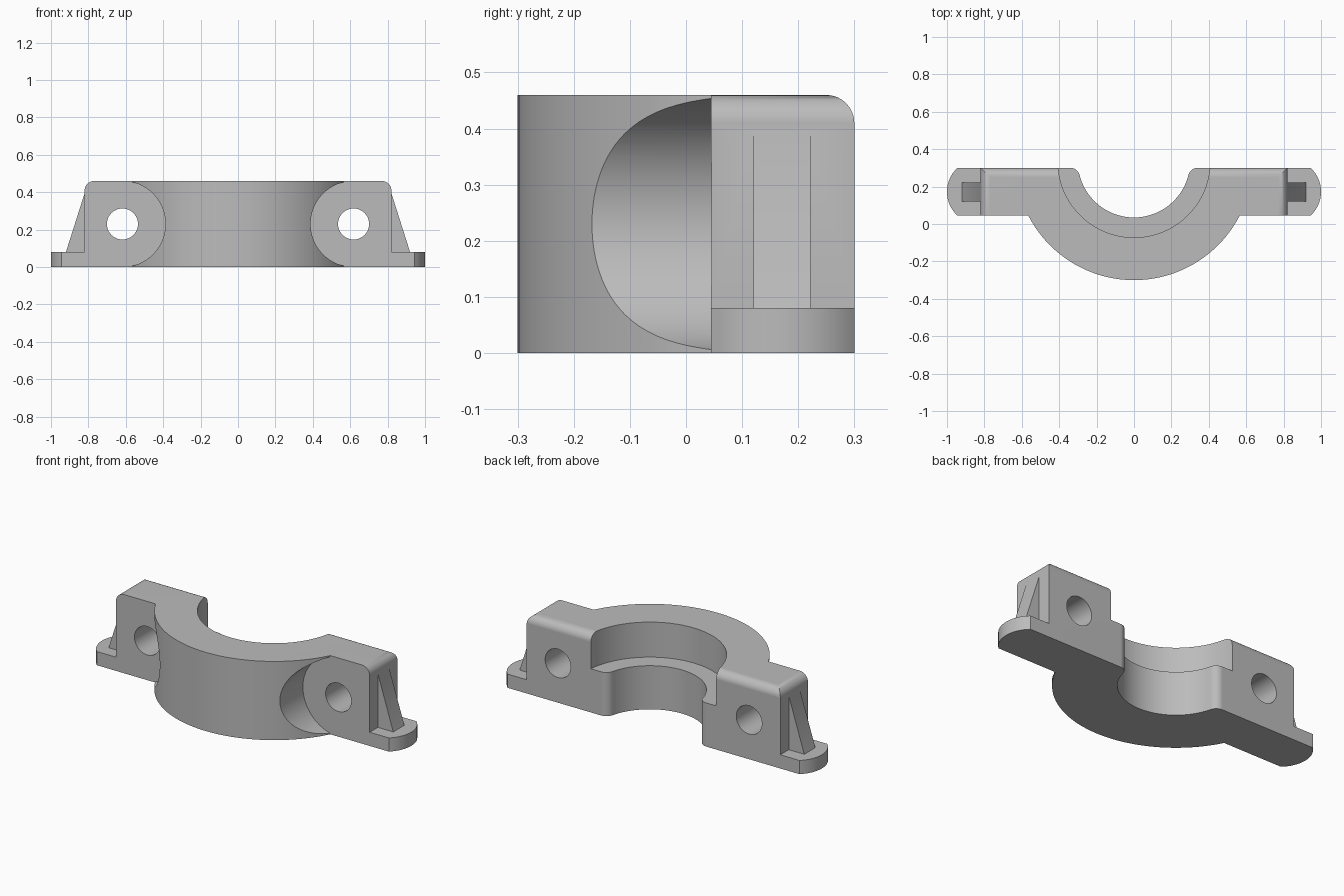
import bpy
import bmesh
import math
from mathutils import Matrix, Vector

if "Cube" in bpy.data.objects:
    bpy.data.objects.remove(bpy.data.objects["Cube"], do_unlink=True)

HEIGHT = 0.46
BACK, FACE = 0.30, 0.045       # rear and front planes of the flanges
CY = 0.335                     # y of the bearing axis
OUTER, SEAT, BORE = 0.635, 0.407, 0.30
BLOCK_X, BOLT_X = 0.82, 0.618
LEDGE_Z, TAB_Z = 0.255, 0.08

metal = bpy.data.materials.new("plain grey metal")
metal.use_nodes = True
grey = (0.5, 0.5, 0.5, 1)
metal.diffuse_color = grey
metal.node_tree.nodes["Principled BSDF"].inputs["Base Color"].default_value = grey


def arc(cx, cy, r, a0, a1, n):
    """Points on an arc, angles in radians."""
    return [(cx + r * math.cos(a0 + (a1 - a0) * i / n),
             cy + r * math.sin(a0 + (a1 - a0) * i / n)) for i in range(n + 1)]


def prism(name, outline, lo, hi, axis="z"):
    """Extrude an outline along z, or an (x, z) outline along y."""
    bm = bmesh.new()
    place = (lambda u, v: (u, v, lo)) if axis == "z" else (lambda u, v: (u, lo, v))
    face = bm.faces.new([bm.verts.new(place(u, v)) for u, v in outline])
    new = bmesh.ops.extrude_face_region(bm, geom=[face])["geom"]
    shift = Vector((0, 0, hi - lo)) if axis == "z" else Vector((0, hi - lo, 0))
    bmesh.ops.translate(bm, vec=shift,
                        verts=[g for g in new if isinstance(g, bmesh.types.BMVert)])
    bmesh.ops.recalc_face_normals(bm, faces=bm.faces)
    mesh = bpy.data.meshes.new(name)
    bm.to_mesh(mesh)
    bm.free()
    mesh.materials.append(metal)
    obj = bpy.data.objects.new(name, mesh)
    bpy.context.collection.objects.link(obj)
    return obj


def combine(target, tool, operation):
    """Apply a boolean and discard the tool."""
    mod = target.modifiers.new(operation, "BOOLEAN")
    mod.operation, mod.solver, mod.object = operation, "EXACT", tool
    bpy.context.view_layer.objects.active = target
    bpy.ops.object.modifier_apply(modifier=mod.name)
    bpy.data.objects.remove(tool, do_unlink=True)


# Body: two flanges joined by the curved outer wall
corner = math.acos((CY - FACE) / OUTER)
down = -math.pi / 2
outline = ([(-BLOCK_X, BACK), (-BLOCK_X, FACE)]
           + arc(0, CY, OUTER, down - corner, down + corner, 72)
           + [(BLOCK_X, FACE), (BLOCK_X, BACK)])
cap = prism("bearing_cap", outline, 0, HEIGHT)

# Rounded upper ends of the flanges
bm = bmesh.new()
bm.from_mesh(cap.data)
ends = [e for e in bm.edges
        if all(abs(abs(v.co.x) - BLOCK_X) < 1e-4 and v.co.z > HEIGHT - 1e-4
               for v in e.verts)]
bmesh.ops.bevel(bm, geom=ends, offset=0.05, segments=8, profile=0.5, affect="EDGES")
bm.to_mesh(cap.data)
bm.free()

# Upper seat and the narrower lower bore with its rounded lips
combine(cap, prism("seat_cutter", arc(0, CY, SEAT, 0, math.tau, 128)[:-1],
                   LEDGE_Z, 0.6), "DIFFERENCE")
lip_x = 0.34
drop = CY - BACK
lip_r = (lip_x ** 2 + drop ** 2 - BORE ** 2) / (2 * (BORE - drop))
lip_y = BACK - lip_r
lean = math.atan2(CY - lip_y, lip_x)
right_lip = arc(lip_x, lip_y, lip_r, math.pi - lean, math.pi / 2, 8)
left_lip = [(-x, y) for x, y in reversed(right_lip)]
bore = arc(0, CY, BORE, lean - math.pi, -lean, 64)[1:-1]
combine(cap, prism("bore_cutter", left_lip + bore + right_lip
                   + [(lip_x, 0.5), (-lip_x, 0.5)], -0.1, 0.6), "DIFFERENCE")

for side in (-1, 1):
    # Round-ended foot tab
    sag_r = 0.174
    mid = (FACE + BACK) / 2
    half = math.asin((BACK - FACE) / 2 / sag_r)
    end = arc(1 - sag_r, mid, sag_r, -half, half, 16)
    tab = [(0.75, FACE)] + end + [(0.75, BACK)]
    combine(cap, prism("tab", [(side * x, y) for x, y in tab], 0, TAB_Z), "UNION")

    # Sloping rib above the tab
    rib = [(0.78, 0.04), (0.92, 0.04), (0.92, TAB_Z), (BLOCK_X, 0.395), (0.78, 0.395)]
    combine(cap, prism("rib", [(side * x, z) for x, z in rib],
                       0.12, 0.222, "y"), "UNION")

    # Bolt head clearance and bolt hole
    for r, far, n in ((0.23, FACE, 96), (0.083, 0.5, 48)):
        circle = arc(side * BOLT_X, HEIGHT / 2, r, 0, math.tau, n)[:-1]
        combine(cap, prism("bolt_cutter", circle, -0.5, far, "y"), "DIFFERENCE")

# Smooth curves with crisp edges and clean flat faces
bpy.ops.object.select_all(action="DESELECT")
cap.select_set(True)
bpy.context.view_layer.objects.active = cap
bpy.ops.object.shade_smooth_by_angle(angle=math.radians(25))
normals = cap.modifiers.new("flat normals", "WEIGHTED_NORMAL")
normals.keep_sharp = True
